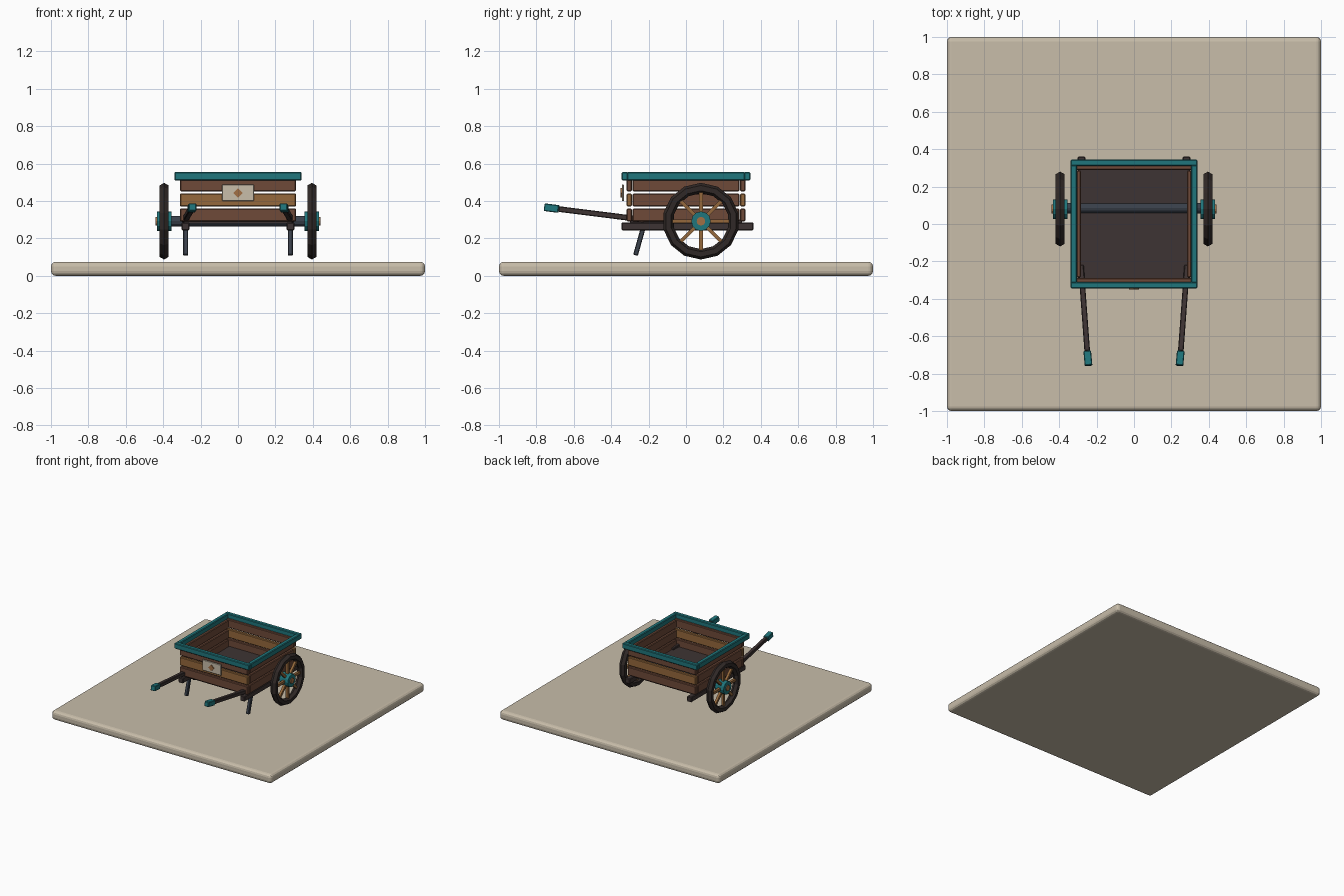
import bpy, math
from mathutils import Vector, Matrix

cube = bpy.data.objects.get("Cube")
if cube:
    bpy.data.objects.remove(cube, do_unlink=True)


def material(name, rgb):
    m = bpy.data.materials.new(name)
    m.use_nodes = True
    m.diffuse_color = (*rgb, 1)
    m.node_tree.nodes["Principled BSDF"].inputs["Base Color"].default_value = (*rgb, 1)
    return m


CREAM = material("cream", (0.58, 0.51, 0.40))
TEAL = material("teal paint", (0.014, 0.18, 0.20))
BROWN = material("brown wood", (0.156, 0.067, 0.04))
LIGHT = material("light wood", (0.30, 0.14, 0.045))
DARK = material("dark wood", (0.048, 0.034, 0.033))
TYRE = material("tyre black", (0.03, 0.022, 0.02))
IRON = material("slate iron", (0.042, 0.052, 0.07))
COPPER = material("copper", (0.36, 0.16, 0.06))


def finish(name, mat, bevel=0, segments=1):
    ob = bpy.context.object
    ob.name = name
    ob.data.materials.append(mat)
    if bevel:
        mod = ob.modifiers.new("soft edges", "BEVEL")
        mod.width, mod.segments = bevel, segments
    return ob


def box(name, mat, lo, hi, bevel=0.005, segments=1):
    """Box between two corners."""
    lo, hi = Vector(lo), Vector(hi)
    bpy.ops.mesh.primitive_cube_add(size=1)
    ob = finish(name, mat, bevel, segments)
    ob.data.transform(Matrix.Translation((lo + hi) / 2) @ Matrix.Diagonal((*(hi - lo), 1)))
    return ob


def bar(name, mat, a, b, width, bevel=0.004):
    """Square bar from point a to point b."""
    a, b = Vector(a), Vector(b)
    bpy.ops.mesh.primitive_cube_add(size=1)
    ob = finish(name, mat, bevel)
    ob.data.transform(Matrix.Diagonal((width, width, (b - a).length, 1)))
    ob.matrix_world = Matrix.Translation((a + b) / 2) @ (b - a).to_track_quat("Z", "Y").to_matrix().to_4x4()
    return ob


def rod(name, mat, x0, x1, y, z, radius, sides=12):
    """Cylinder lying along x."""
    bpy.ops.mesh.primitive_cylinder_add(vertices=sides, radius=radius, depth=abs(x1 - x0),
                                        location=((x0 + x1) / 2, y, z), rotation=(0, math.pi / 2, 0))
    return finish(name, mat)


# Ground slab
box("ground_slab", CREAM, (-1, -1, 0), (1, 1, 0.075), 0.025, 3)

# Cart bed: floor, boards with open gaps, top rails
box("floor", DARK, (-0.29, -0.3, 0.28), (0.29, 0.3, 0.302), 0)
for i, (z0, z1) in enumerate([(0.29, 0.36), (0.37, 0.44), (0.452, 0.52)]):
    end_colour = LIGHT if i == 1 else BROWN
    for s, side in ((-1, "front"), (1, "back")):
        box(f"{side}_board_{i}", end_colour, (-0.31, min(s * 0.29, s * 0.317), z0),
            (0.31, max(s * 0.29, s * 0.317), z1))
    for s, side in ((-1, "right"), (1, "left")):
        box(f"{side}_board_{i}", BROWN, (min(s * 0.283, s * 0.308), -0.285, z0),
            (max(s * 0.283, s * 0.308), 0.285, z1))
for s, side in ((-1, "front"), (1, "back")):
    box(f"{side}_rail", TEAL, (-0.34, s * 0.327 - 0.017, 0.51), (0.34, s * 0.327 + 0.017, 0.555))
for s, side in ((-1, "right"), (1, "left")):
    box(f"{side}_rail", TEAL, (s * 0.323 - 0.017, -0.315, 0.51), (s * 0.323 + 0.017, 0.315, 0.555))

# Front plaque with diamond
box("plaque", CREAM, (-0.085, -0.343, 0.4), (0.085, -0.331, 0.488), 0.003)
diamond = box("plaque_diamond", COPPER, (-0.018, -0.005, -0.018), (0.018, 0.005, 0.018), 0)
diamond.location = (0, -0.345, 0.443)
diamond.rotation_euler.y = math.pi / 4

# Axle, wheels, sills, shafts and legs
WY, WZ = 0.08, 0.292
rod("axle", IRON, -0.4, 0.4, WY + 0.005, WZ, 0.028)
for s, side in ((-1, "right"), (1, "left")):
    x = s * 0.395
    bpy.ops.mesh.primitive_torus_add(major_segments=14, minor_segments=6, major_radius=0.177,
                                     minor_radius=0.028, location=(x, WY, WZ),
                                     rotation=(0, math.pi / 2, 0))
    finish(f"{side}_wheel_rim", TYRE)
    for k in range(8):
        a = k * math.pi / 4
        d = Vector((0, math.cos(a), math.sin(a)))
        c = Vector((x, WY, WZ))
        bar(f"{side}_spoke_{k}", LIGHT, c + d * 0.03, c + d * 0.168, 0.02, 0)
    rod(f"{side}_hub", TEAL, s * 0.355, s * 0.433, WY, WZ, 0.052)
    rod(f"{side}_hub_cap", COPPER, s * 0.43, s * 0.44, WY, WZ, 0.023)

    box(f"{side}_sill", DARK, (s * 0.28 - 0.021, -0.345, 0.243), (s * 0.28 + 0.021, 0.36, 0.286))
    grip_start, grip_end = Vector((s * 0.25, -0.68, 0.357)), Vector((s * 0.243, -0.757, 0.367))
    bar(f"{side}_shaft", DARK, (s * 0.284, -0.22, 0.299), grip_start, 0.03)
    bar(f"{side}_grip", TEAL, grip_start, grip_end, 0.041)
    bar(f"{side}_leg", IRON, (s * 0.28, -0.228, 0.26), (s * 0.28, -0.27, 0.11), 0.026)
